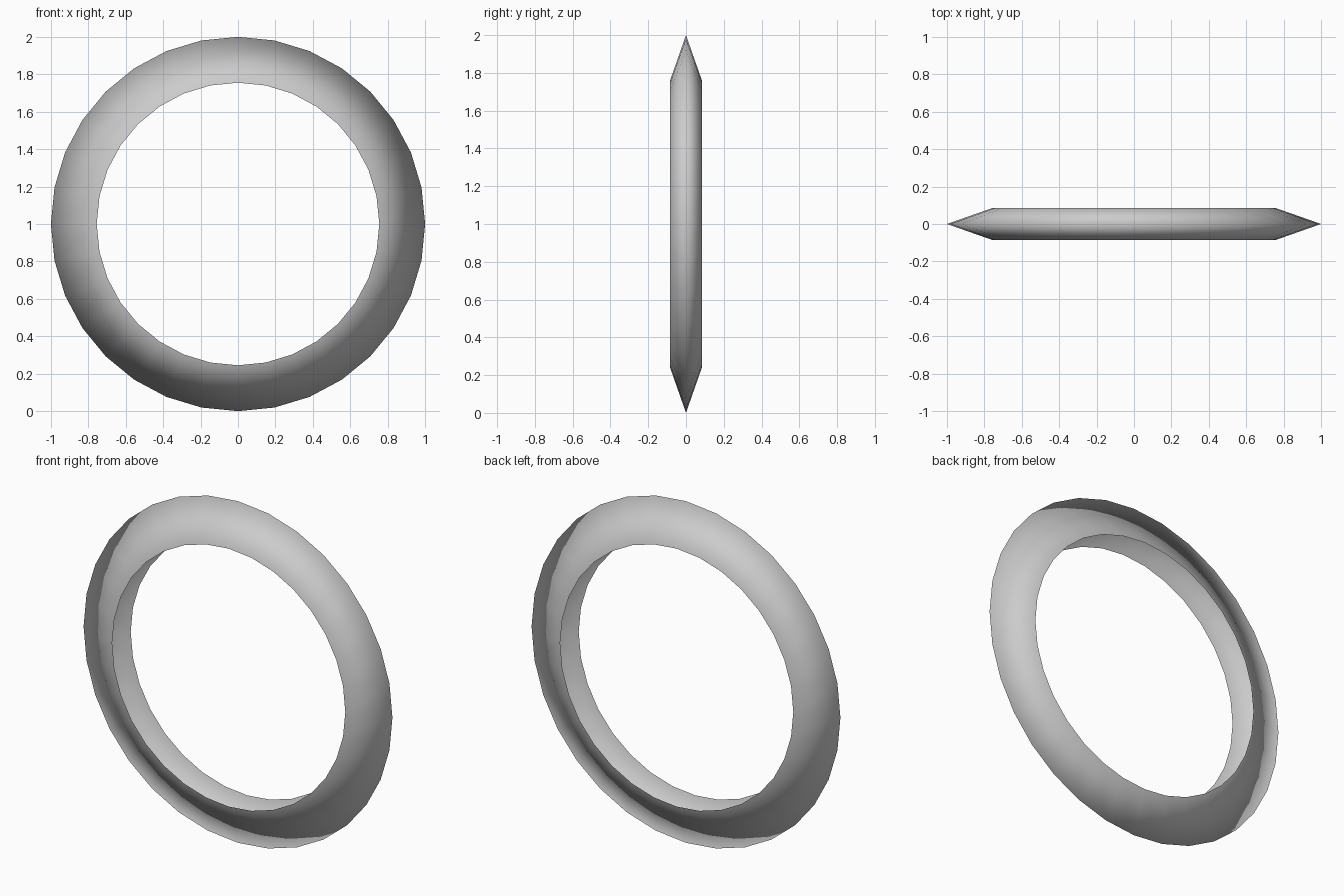
import bpy, bmesh, math

if "Cube" in bpy.data.objects:
    bpy.data.objects.remove(bpy.data.objects["Cube"])

SEGMENTS = 32
# Open V-shaped cross-section: (radius, y) from front rim over the outer ridge to back rim
PROFILE = [(0.755, -0.086), (1.0, 0.0), (0.755, 0.086)]


def lathe_ring(name, profile, segments, centre_z):
    """Revolve an open profile around the y axis."""
    bm = bmesh.new()
    rings = []
    for i in range(segments):
        a = 2 * math.pi * i / segments
        rings.append([bm.verts.new((r * math.cos(a), y, centre_z + r * math.sin(a)))
                      for r, y in profile])
    for i in range(segments):
        here, there = rings[i], rings[(i + 1) % segments]
        for j in range(len(profile) - 1):
            face = bm.faces.new((here[j], there[j], there[j + 1], here[j + 1]))
            face.smooth = True
    # Make every face point outward, away from the ring's tube
    bm.normal_update()
    for face in bm.faces:
        if face.normal.y * face.calc_center_median().y < 0:
            face.normal_flip()
    mesh = bpy.data.meshes.new(name)
    bm.to_mesh(mesh)
    bm.free()
    obj = bpy.data.objects.new(name, mesh)
    bpy.context.collection.objects.link(obj)
    return obj


# Throwing ring: two shallow cones meeting at the outer edge, open on the inside
lathe_ring("ring", PROFILE, SEGMENTS, 1.0)
